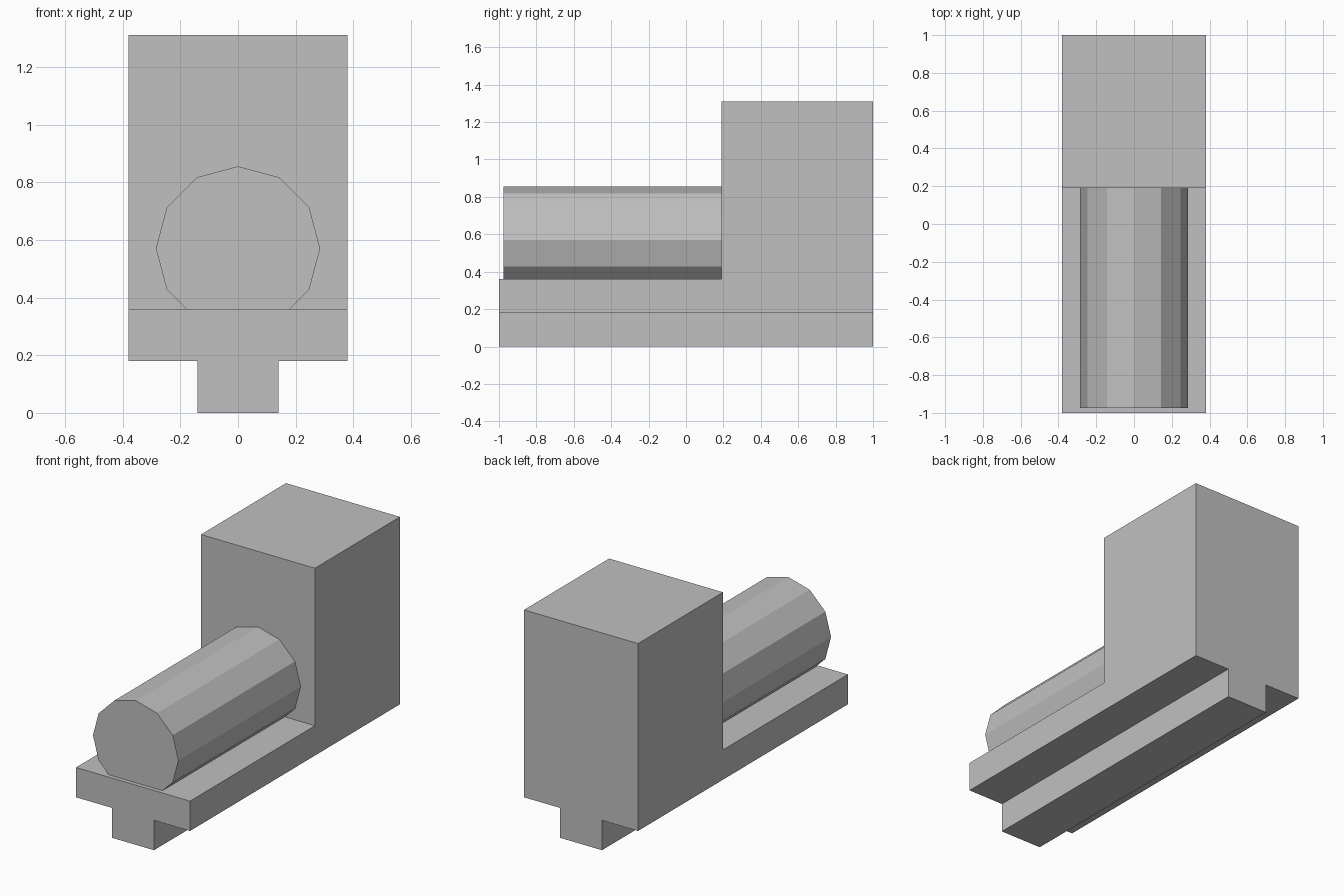
import bpy
import math

cube = bpy.data.objects.get("Cube")
if cube:
    bpy.data.objects.remove(cube, do_unlink=True)

grey = bpy.data.materials.new("plain grey")
grey.use_nodes = True
colour = (0.53, 0.53, 0.53, 1)
grey.diffuse_color = colour
grey.node_tree.nodes["Principled BSDF"].inputs["Base Color"].default_value = colour


def prism(name, profile, place, start, end):
    """Extrude a closed 2D profile from start to end; place maps (a, b, depth) to xyz."""
    n = len(profile)
    verts = [place(a, b, d) for d in (start, end) for a, b in profile]
    faces = [list(range(n)), list(range(n, 2 * n))]
    faces += [[i, (i + 1) % n, n + (i + 1) % n, n + i] for i in range(n)]
    mesh = bpy.data.meshes.new(name)
    mesh.from_pydata(verts, [], faces)
    mesh.materials.append(grey)
    obj = bpy.data.objects.new(name, mesh)
    bpy.context.collection.objects.link(obj)
    # Consistent outward normals
    bpy.context.view_layer.objects.active = obj
    obj.select_set(True)
    bpy.ops.object.mode_set(mode="EDIT")
    bpy.ops.mesh.select_all(action="SELECT")
    bpy.ops.mesh.normals_make_consistent(inside=False)
    bpy.ops.object.mode_set(mode="OBJECT")
    obj.select_set(False)
    return obj


def along_x(a, b, d):
    return (d, a, b)


def along_y(a, b, d):
    return (a, d, b)


# L-shaped body: flat bed with a tall block at the back
prism("body", [(-1, 0.18), (1, 0.18), (1, 1.31), (0.19, 1.31), (0.19, 0.36), (-1, 0.36)],
      along_x, -0.38, 0.38)

# Narrow rail underneath
prism("bottom_rail", [(-0.14, 0), (0.14, 0), (0.14, 0.18), (-0.14, 0.18)], along_y, -1, 1)

# Twelve-sided barrel, partly sunk into the bed
radius, height, sides = 0.285, 0.57, 12
ring = [(radius * math.cos(math.tau * i / sides), height + radius * math.sin(math.tau * i / sides))
        for i in range(sides)]
prism("barrel", ring, along_y, -0.975, 0.2)
